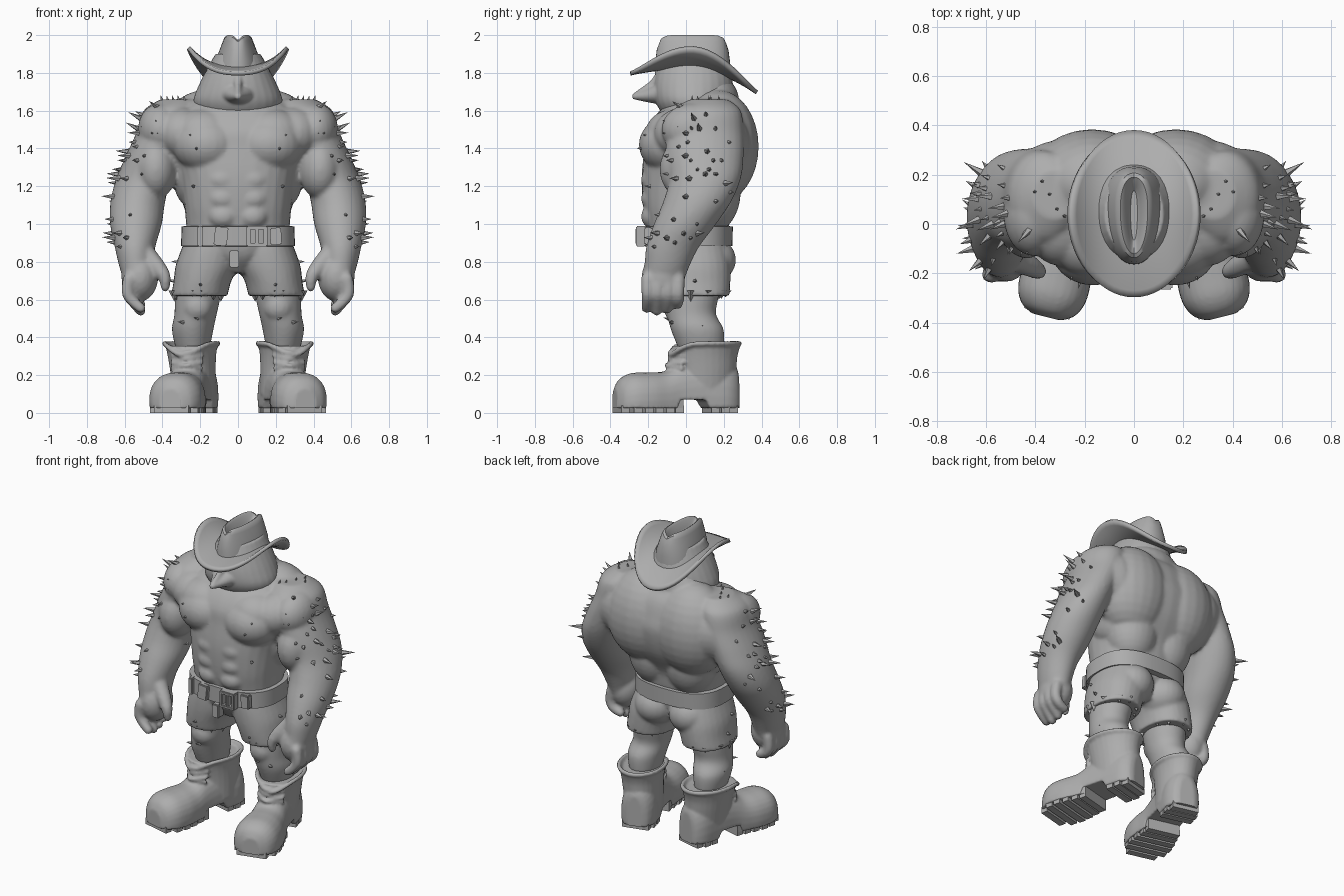
import bpy, bmesh, math, random
from mathutils import Vector, Matrix

if "Cube" in bpy.data.objects:
    bpy.data.objects.remove(bpy.data.objects["Cube"])

random.seed(11)
grey = bpy.data.materials.new("stone_grey")
grey.diffuse_color = (0.42, 0.42, 0.42, 1)
grey.use_nodes = True
grey.node_tree.nodes["Principled BSDF"].inputs["Base Color"].default_value = grey.diffuse_color


def spline(secs, k=5):
    """Catmull-Rom resampling of section tuples."""
    out = []
    for i in range(len(secs) - 1):
        a, b, c, d = (secs[max(i - 1, 0)], secs[i], secs[i + 1], secs[min(i + 2, len(secs) - 1)])
        for j in range(k):
            t = j / k
            out.append(tuple(0.5 * (2 * q + (r - p) * t + (2 * p - 5 * q + 4 * r - s) * t * t
                                    + (3 * q - p - 3 * r + s) * t ** 3) for p, q, r, s in zip(a, b, c, d)))
    return out + [secs[-1]]


def loft(bm, secs, axis='z', n=28, p=2.0):
    """Stack of (x, y, z, ra, rb) superellipses, closed at both ends."""
    rings = []
    for x, y, z, ra, rb in secs:
        ring = []
        for i in range(n):
            a = 2 * math.pi * i / n
            c, s = math.cos(a), math.sin(a)
            u = math.copysign(abs(c) ** (2 / p), c) * ra
            v = math.copysign(abs(s) ** (2 / p), s) * rb
            ring.append(bm.verts.new((x + u, y + v, z) if axis == 'z' else (x + u, y, z + v)))
        rings.append(ring)
    for r, q in zip(rings, rings[1:]):
        for i in range(n):
            bm.faces.new((r[i], r[(i + 1) % n], q[(i + 1) % n], q[i]))
    bm.faces.new(rings[0])
    bm.faces.new(rings[-1])


def blob(bm, loc, rad):
    m = Matrix.Translation(loc) @ Matrix.Diagonal((*rad, 1))
    bmesh.ops.create_uvsphere(bm, u_segments=24, v_segments=16, radius=1, matrix=m)


def chain(bm, pts, r0, r1, steps=6):
    """Rounded tube made of overlapping balls, tapering from r0 to r1."""
    path = spline(pts, steps)
    for i, q in enumerate(path):
        r = r0 + (r1 - r0) * i / (len(path) - 1)
        bmesh.ops.create_icosphere(bm, subdivisions=2, radius=r, matrix=Matrix.Translation(q))


def box(bm, loc, size, rot=0.0):
    m = Matrix.Translation(loc) @ Matrix.Rotation(rot, 4, 'Y') @ Matrix.Diagonal((*size, 1))
    bmesh.ops.create_cube(bm, size=1, matrix=m)


def spike(bm, pos, direction, r, length, sides=5):
    rot = Vector((0, 0, 1)).rotation_difference(direction).to_matrix().to_4x4()
    m = Matrix.Translation(Vector(pos) + direction * (length / 2 - 0.012)) @ rot
    bmesh.ops.create_cone(bm, cap_ends=True, segments=sides, radius1=r, radius2=0, depth=length, matrix=m)


def mirror_half(bm):
    bmesh.ops.recalc_face_normals(bm, faces=bm.faces)
    d = bmesh.ops.duplicate(bm, geom=bm.verts[:] + bm.edges[:] + bm.faces[:])['geom']
    for v in d:
        if isinstance(v, bmesh.types.BMVert):
            v.co.x *= -1
    bmesh.ops.reverse_faces(bm, faces=[f for f in d if isinstance(f, bmesh.types.BMFace)])


def finish(bm, name, voxel=0, smooth=3, flat=False):
    if not voxel:
        bmesh.ops.recalc_face_normals(bm, faces=bm.faces)
    me = bpy.data.meshes.new(name)
    bm.to_mesh(me)
    bm.free()
    ob = bpy.data.objects.new(name, me)
    bpy.context.collection.objects.link(ob)
    me.materials.append(grey)
    if not flat:
        me.shade_smooth()
        me.set_sharp_from_angle(angle=0.7)
    if voxel:
        m = ob.modifiers.new("fuse", 'REMESH')
        m.mode, m.voxel_size, m.use_smooth_shade = 'VOXEL', voxel, True
        s = ob.modifiers.new("soften", 'SMOOTH')
        s.factor, s.iterations = 0.5, smooth
    return ob


# Body: arms, hands, muscles and lower legs fused into one skin
ARM = spline([(.32, .12, 1.66, .09, .10), (.36, .11, 1.6, .14, .18), (.395, .10, 1.48, .145, .205),
              (.45, .10, 1.36, .145, .205), (.50, .10, 1.24, .145, .19), (.53, .06, 1.12, .145, .18),
              (.54, -.005, 1.0, .137, .165), (.545, -.07, .88, .108, .14), (.54, -.10, .78, .09, .12),
              (.535, -.12, .70, .07, .11)])
bm = bmesh.new()
loft(bm, ARM)
blob(bm, (.435, .0, 1.29), (.11, .14, .16))
blob(bm, (.41, .04, 1.5), (.12, .17, .14))
blob(bm, (.52, -.12, .72), (.098, .115, .13))
for i, y in enumerate((-.205, -.15, -.095, -.04)):
    low = (.555, .54, .55, .575)[i]
    chain(bm, [(.575, y, .71), (.585, y, .64), (.56, y, .595), (.515, y - .005, low)], .036, .028)
chain(bm, [(.48, -.14, .83), (.425, -.17, .77), (.39, -.19, .72), (.385, -.19, .665)], .055, .025)
blob(bm, (.165, -.085, 1.42), (.18, .165, .15))            # pecs
blob(bm, (.18, -.06, 1.48), (.17, .155, .13))
blob(bm, (.30, .0, 1.48), (.14, .17, .14))
blob(bm, (.17, .17, 1.41), (.26, .215, .30))               # back
blob(bm, (.30, .12, 1.43), (.22, .22, .22))
blob(bm, (.13, .13, 1.17), (.17, .16, .22))
blob(bm, (.22, .13, 1.56), (.24, .18, .11))                # traps
blob(bm, (.27, .08, 1.30), (.08, .16, .2))                 # lats
for z, w in ((1.235, .09), (1.135, .085), (1.04, .08)):    # abs
    blob(bm, (.078, -.172, z), (w, .066, .066))
loft(bm, spline([(.20, .04, .74, .13, .16), (.215, .03, .6, .12, .14), (.225, .03, .52, .112, .13),
                 (.24, .06, .44, .11, .14), (.24, .08, .34, .09, .12)]))
blob(bm, (.215, -.05, .56), (.08, .07, .08))               # knees
mirror_half(bm)
blob(bm, (0, .14, 1.66), (.2, .14, .13))                   # neck
loft(bm, spline([(0, .01, .9, .27, .2), (0, .01, 1.0, .275, .22), (0, .012, 1.1, .285, .24),
                 (0, .05, 1.25, .31, .285), (0, .075, 1.4, .35, .295), (0, .075, 1.5, .36, .28),
                 (0, .09, 1.6, .31, .23), (0, .11, 1.68, .2, .14)]), p=2.4)
finish(bm, "body", .0115, 5)

# Head with a short pointed beak
bm = bmesh.new()
loft(bm, spline([(0, .06, 1.56, .19, .16), (0, .05, 1.605, .225, .19), (0, .04, 1.66, .235, .205),
                 (0, .04, 1.73, .21, .21), (0, .04, 1.81, .17, .195), (0, .04, 1.9, .12, .16)]))
loft(bm, spline([(0, -.08, 1.70, .14, .07), (0, -.15, 1.69, .085, .055), (0, -.22, 1.68, .045, .032),
                 (0, -.285, 1.675, .014, .014)]), axis='y')
chain(bm, [(0, -.14, 1.78), (0, -.18, 1.74), (0, -.26, 1.69)], .028, .014)
finish(bm, "head", .009, 2)

# Hat brim: oval sheet rolled up at the sides and drooping at the back
bm = bmesh.new()
N, rings = 56, []
for k in range(9):
    t = .35 + .65 * k / 8
    ring = []
    for i in range(N):
        a = 2 * math.pi * i / N
        x, y = .25 * t * math.cos(a), .04 + .335 * t * math.sin(a)
        z = 1.83 - (.95 if y > 0 else .38) * y * y + .105 * (abs(x) / .25) ** 3
        ring.append(bm.verts.new((x * (1 + .05 * t), y, z)))
    rings.append(ring)
for r, q in zip(rings, rings[1:]):
    for i in range(N):
        bm.faces.new((r[i], r[(i + 1) % N], q[(i + 1) % N], q[i]))
brim = finish(bm, "hat_brim")
mod = brim.modifiers.new("thickness", 'SOLIDIFY')
mod.thickness, mod.offset = .022, 0

# Hat crown, narrower at the front, with a creased top
bm = bmesh.new()
loft(bm, [(0, .035, 1.79, .14, .2), (0, .035, 1.86, .128, .198), (0, .035, 1.92, .105, .19),
          (0, .035, 1.97, .085, .18), (0, .035, 1.99, .075, .172), (0, .035, 2.0, .06, .155),
          (0, .035, 1.99, .045, .14), (0, .035, 1.95, .03, .12), (0, .035, 1.93, .015, .1)], n=40, p=2.2)
for v in bm.verts:
    if v.co.z > 1.955:
        v.co.z -= .025 * math.exp(-(v.co.x / .022) ** 2)
    v.co.x *= .78 + .28 * (v.co.y + .165) / .4
finish(bm, "hat_crown")

# Shorts
bm = bmesh.new()
loft(bm, spline([(.13, .01, .98, .13, .17), (.145, .02, .88, .15, .195), (.165, .03, .78, .165, .205),
                 (.19, .035, .69, .152, .2), (.205, .04, .62, .15, .19)]), p=2.2)
blob(bm, (.125, .11, .81), (.14, .155, .13))
mirror_half(bm)
loft(bm, spline([(0, .03, .74, .08, .13), (0, .01, .82, .2, .18), (0, .01, .9, .27, .205), (0, .01, .98, .28, .205)]))
finish(bm, "shorts", .0115, 3)

# Belt, buckles, pouches and hanging tab
bm = bmesh.new()
loft(bm, [(0, .01, .88, .27, .2), (0, .01, .883, .302, .236), (0, .01, .987, .298, .238),
          (0, .01, .99, .27, .2)], n=48, p=2.6)
finish(bm, "belt")
bm = bmesh.new()
for x, y, w, h, r in ((-.09, -.23, .07, .1, .1), (.2, -.2, .06, .09, -.05), (-.2, -.2, .03, .11, 0)):
    box(bm, (x, y, .935), (w, .04, h), r)
for dx in (-.045, .045):
    box(bm, (.1 + dx, -.24, .935), (.022, .05, .11))
for dz in (-.045, .045):
    box(bm, (.1, -.24, .935 + dz), (.11, .05, .02))
box(bm, (.1, -.245, .935), (.018, .045, .09))
box(bm, (-.02, -.185, .815), (.05, .06, .09))
bmesh.ops.bevel(bm, geom=bm.edges[:], offset=.006, segments=2, affect='EDGES')
finish(bm, "belt_fittings")

# Boots: domed toe, flat bottom and raised arch, turned outward
PLACE = Matrix.Translation((.253, .03, 0)) @ Matrix.Rotation(.25, 4, 'Z')
FOOT = [(-.42, .06, .13), (-.39, .11, .18), (-.33, .14, .21), (-.24, .142, .215), (-.15, .125, .22),
        (-.07, .112, .26), (.05, .11, .29), (.17, .11, .29), (.23, .085, .26), (.25, .05, .22)]
bm = bmesh.new()
loft(bm, spline([(0, y, h * .3, r, h * .7) for y, r, h in FOOT]), axis='y', p=2.3)
for v in bm.verts:
    v.co.z = max(v.co.z, .07 if -.09 < v.co.y < .06 else .025)
loft(bm, spline([(-.005, .08, .1, .11, .15), (.005, .08, .22, .118, .16), (.01, .075, .3, .125, .17),
                 (.012, .075, .355, .135, .185)]))
rim = []
for i in range(25):
    a = 2 * math.pi * i / 24
    dip = max(0, -math.sin(a)) ** 4 * .06
    rim.append((.012 + .138 * math.cos(a), .07 + .185 * math.sin(a), .368 - dip))
chain(bm, rim, .014, .014, 4)
for z, y in ((.235, -.115), (.27, -.10), (.305, -.098)):   # laces
    chain(bm, [(-.08, y + .04, z), (-.01, y - .015, z + .015), (.08, y + .04, z + .03)], .011, .011, 8)
    chain(bm, [(-.08, y + .04, z + .03), (-.01, y - .02, z + .015), (.08, y + .04, z)], .011, .011, 8)
bm.transform(PLACE)
mirror_half(bm)
finish(bm, "boots", .009, 2)

# Soles: front and heel plates with tread bars
bm = bmesh.new()
for part in (FOOT[:6], FOOT[6:]):
    edge = [(r - .008, y + (.03 if y == .05 else 0)) for y, r, h in part]
    outline = edge + [(-x, y) for x, y in reversed(edge)]
    face = bm.faces.new([bm.verts.new((x, y, .025)) for x, y in outline])
    up = bmesh.ops.extrude_face_region(bm, geom=[face])['geom']
    bmesh.ops.translate(bm, verts=[v for v in up if isinstance(v, bmesh.types.BMVert)], vec=(0, 0, .045))
for y, w in ((-.385, .19), (-.325, .26), (-.265, .27), (-.205, .255), (-.145, .23), (-.092, .21),
             (.105, .205), (.16, .205), (.21, .17)):
    box(bm, (0, y, .02), (w, .044, .04))
bm.transform(PLACE)
mirror_half(bm)
finish(bm, "soles", flat=True)

# Thorns scattered over arms, thighs and chest, plus ragged shorts hems
bm = bmesh.new()
for i in range(46):
    x, y, z, ra, rb = ARM[random.randint(4, 36)]
    a = random.uniform(-1.5, 1.0)
    d = Vector((math.cos(a) / ra, math.sin(a) / rb, 0)).normalized()
    d = (d + Vector((0, 0, .5 if z > 1.5 else .05))).normalized()
    big = random.random()
    spike(bm, (x + ra * math.cos(a), y + rb * math.sin(a), z), d, .013 + .006 * big, .04 + .055 * big * big)
for i in range(6):
    spike(bm, (.25 + .03 * i, random.uniform(.02, .2), 1.65), Vector((.3, 0, 1)).normalized(), .013, .045)
for x, y, z in ((.25, -.21, 1.47), (.22, -.24, 1.40), (.24, -.2, 1.2), (.2, -.165, .68), (.33, -.02, .8),
                (.35, .05, .7), (.30, -.08, .48), (.33, .08, .46), (.22, -.1, .5)):
    spike(bm, (x, y, z), Vector((x - .15, y, .02)).normalized(), .011, .035)
for i in range(11):
    a = 2 * math.pi * i / 11 + random.uniform(-.2, .2)
    spike(bm, (.208 + .13 * math.cos(a), .04 + .17 * math.sin(a), .635), Vector((0, 0, -1)), .03,
          random.uniform(.03, .06), 4)
mirror_half(bm)
finish(bm, "thorns", flat=True)
